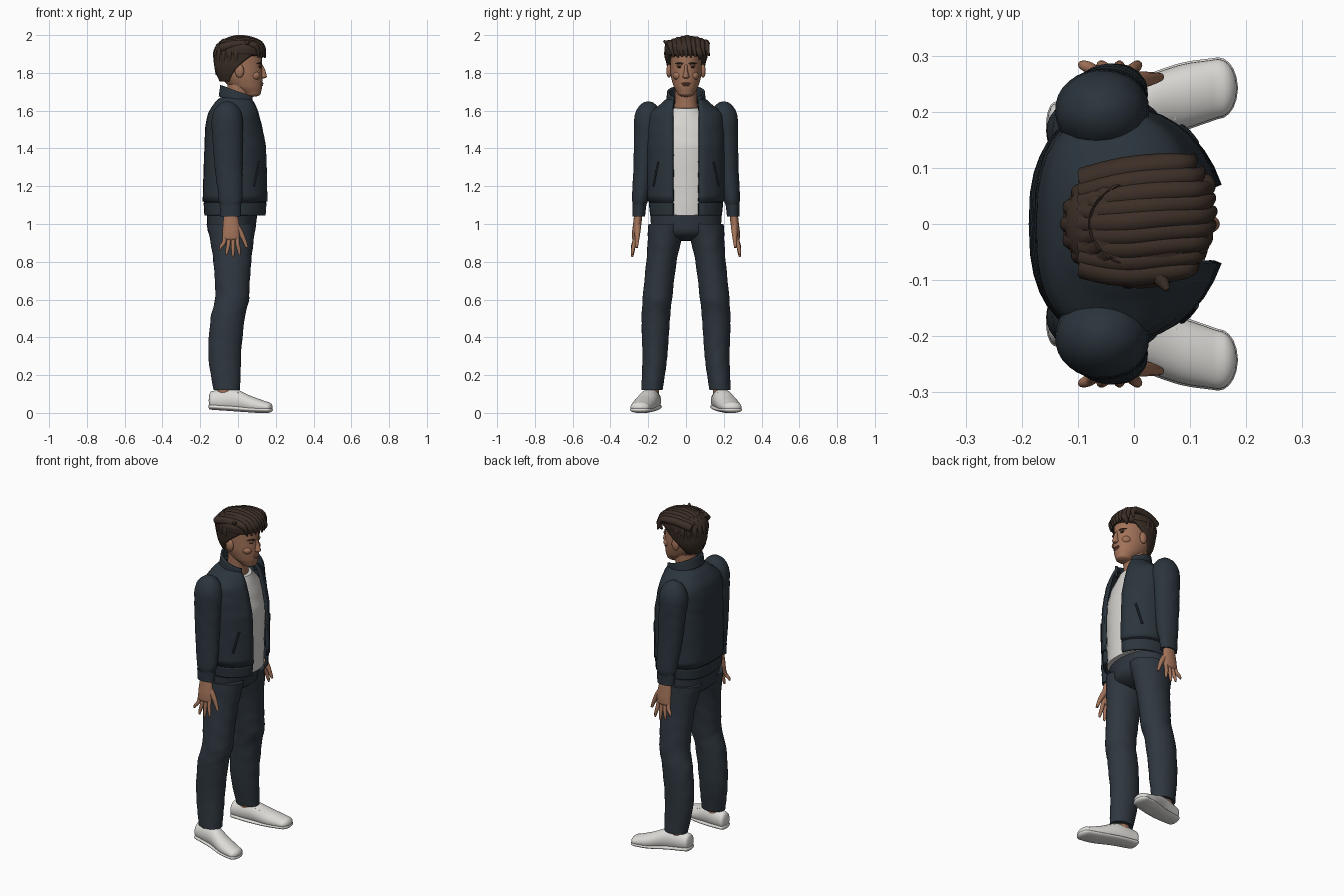
import bpy, bmesh, math, random
from mathutils import Matrix

random.seed(4)
cube = bpy.data.objects.get("Cube")
if cube:
    bpy.data.objects.remove(cube, do_unlink=True)


def material(name, red, green, blue):
    mat = bpy.data.materials.new(name)
    mat.use_nodes = True
    mat.diffuse_color = (red, green, blue, 1)
    shader = mat.node_tree.nodes["Principled BSDF"]
    shader.inputs["Base Color"].default_value = mat.diffuse_color
    shader.inputs["Roughness"].default_value = 0.8
    return mat


NAVY = material("navy jacket", .024, .035, .046)
PANTS = material("navy trousers", .028, .038, .05)
SEAM = material("dark seam", .01, .014, .02)
SKIN = material("skin", .36, .17, .1)
LIPS = material("lips", .25, .1, .065)
HAIR = material("brown hair", .045, .028, .02)
SHIRT = material("white shirt", .68, .66, .63)
SHOE = material("white leather", .72, .71, .68)
EYE = material("dark eye", .03, .02, .015)


def smooth_rings(rings, steps):
    """Monotone cubic interpolation of the ring values along the first value."""
    last = len(rings) - 1

    def secant(i, k):
        return (rings[i + 1][k] - rings[i][k]) / (rings[i + 1][0] - rings[i][0])

    def slope(i, k):
        if i == 0 or i == last:
            return secant(min(i, last - 1), k)
        before, after = secant(i - 1, k), secant(i, k)
        return 2 * before * after / (before + after) if before * after > 0 else 0

    out = []
    for i, (low, high) in enumerate(zip(rings, rings[1:])):
        span = high[0] - low[0]
        for step in range(steps):
            u = step / steps
            blend = u * u * (3 - 2 * u)
            row = [low[0] + u * span]
            for k in range(1, len(low)):
                ease = u * (1 - u) ** 2 * slope(i, k) - u * u * (1 - u) * slope(i + 1, k)
                row.append(low[k] + blend * (high[k] - low[k]) + span * ease)
            out.append(row)
    return out + [list(rings[last])]


def dome(ring, height, steps=5):
    """Shrinking rings that round off an end."""
    t, a, b, ra, rb = ring
    angles = [math.pi / 2 * (i + 1) / (steps + .2) for i in range(steps)]
    return [[t + height * math.sin(w), a, b, ra * math.cos(w), rb * math.cos(w)] for w in angles]


def add_object(name, data, mat, mirror):
    data.materials.append(mat)
    ob = bpy.data.objects.new(name, data)
    bpy.context.collection.objects.link(ob)
    if mirror:
        ob.modifiers.new("mirror", 'MIRROR').use_axis = (False, True, False)
    return ob


def finish(name, bm, mat, mirror):
    mesh = bpy.data.meshes.new(name)
    bm.to_mesh(mesh)
    bm.free()
    ob = add_object(name, mesh, mat, mirror)
    bpy.ops.object.select_all(action='DESELECT')
    ob.select_set(True)
    bpy.context.view_layer.objects.active = ob
    bpy.ops.object.shade_smooth_by_angle(angle=math.radians(50))
    return ob


def loft(name, mat, rings, axis='z', low=0, high=0, gap=None, wall=0, square=1.0,
         fold=0.0, tilt=0.0, floor=None, mirror=False, sides=32, steps=8):
    """Rings are (along, centre, [side centre,] radius, side radius)."""
    rings = [r if len(r) == 5 else (*r[:2], 0, *r[2:]) for r in rings]
    path = smooth_rings(rings, steps)
    if low:
        path = dome(path[0], -low)[::-1] + path
    if high:
        path += dome(path[-1], high)
    bm = bmesh.new()
    rows = []
    for t, a, b, ra, rb in path:
        start = gap(t, rb) if gap else 0
        row = []
        for j in range(sides + bool(gap)):
            angle = start + 2 * (math.pi - start) * j / sides
            c, s = math.cos(angle), math.sin(angle)
            power = square if c < 0 else 1
            wave = 1 + fold * math.sin(70 * t + 3 * math.sin(angle * 2 + t * 9))
            u = a + ra * wave * math.copysign(abs(c) ** power, c)
            v = b + rb * wave * math.copysign(abs(s) ** power, s)
            if axis == 'z':
                row.append(bm.verts.new((u, v, t - tilt * (u - a))))
            else:
                row.append(bm.verts.new((t, u, max(v, floor(t)))))
        rows.append(row)
    for below, above in zip(rows, rows[1:]):
        for j in range(sides):
            k = (j + 1) % len(below)
            bm.faces.new((below[j], below[k], above[k], above[j]))
    if not gap:
        bm.faces.new(rows[0][::-1])
        bm.faces.new(rows[-1])
    ob = finish(name, bm, mat, mirror)
    if wall:
        ob.modifiers.new("wall", 'SOLIDIFY').thickness = wall


def blob(name, mat, centre, size, mirror=False):
    bm = bmesh.new()
    place = Matrix.Translation(centre) @ Matrix.Diagonal((*size, 1))
    bmesh.ops.create_uvsphere(bm, u_segments=16, v_segments=10, radius=1, matrix=place)
    finish(name, bm, mat, mirror)


def strand(name, mat, points, width, tip=.6, mirror=False):
    """Tube through points, thinner towards its tip."""
    curve = bpy.data.curves.new(name, 'CURVE')
    curve.dimensions = '3D'
    curve.bevel_depth, curve.bevel_resolution, curve.resolution_u = width, 3, 6
    curve.use_fill_caps = True
    spline = curve.splines.new('NURBS')
    spline.points.add(len(points) - 1)
    for i, (knot, co) in enumerate(zip(spline.points, points)):
        knot.co = (*co, 1)
        knot.radius = 1 - tip * (i / (len(points) - 1)) ** 3
    spline.use_endpoint_u, spline.order_u = True, 3
    add_object(name, curve, mat, mirror)


# Trousers
loft("trouser_legs", PANTS, [
    (.12, -.06, .18, .07, .056), (.3, -.07, .165, .086, .066), (.5, -.055, .16, .09, .075),
    (.62, -.03, .15, .09, .078), (.8, -.03, .13, .1, .08), (1, -.035, .1, .13, .1)],
    mirror=True, fold=.012)
loft("trouser_seat", PANTS, [(.97, -.035, .127, .185), (1.09, -.03, .137, .19)], low=.06, square=.85)

# Shirt, jacket and collar
loft("shirt", SHIRT, [
    (1.06, -.01, .143, .17), (1.4, -.01, .145, .18), (1.52, -.015, .125, .17), (1.62, -.01, .085, .085)],
    fold=.008, tilt=.1)


def front_opening(z, radius):
    return math.asin(.07 / radius)


loft("jacket_body", NAVY, [
    (1.12, -.01, .177, .204), (1.4, -.01, .168, .207), (1.5, -.017, .157, .206),
    (1.57, -.02, .143, .2), (1.64, -.01, .115, .13), (1.67, 0, .095, .095)],
    gap=front_opening, wall=.014, square=.75, fold=.004)
loft("jacket_hem", NAVY, [(1.045, -.01, .168, .19), (1.11, -.01, .172, .197)],
     gap=front_opening, wall=.014, square=.75)
loft("hem_seam", SEAM, [(1.108, -.01, .17, .195), (1.122, -.01, .172, .198)],
     gap=front_opening, wall=.004, square=.75)
loft("jacket_collar", NAVY, [(1.64, 0, .102, .106), (1.7, .006, .1, .1)],
     gap=front_opening, wall=.012, tilt=.35)
strand("pocket_welts", SEAM, [(.085, .172, 1.2), (.1, .16, 1.27), (.11, .145, 1.33)], .006, 0, True)

# Sleeves and cuffs
loft("sleeves", NAVY, [
    (1.1, -.04, .246, .054, .036), (1.13, -.04, .242, .062, .044), (1.3, -.05, .223, .073, .055),
    (1.45, -.055, .212, .08, .063), (1.54, -.057, .2, .084, .076)],
    high=.11, mirror=True, fold=.012)
loft("cuffs", NAVY, [(1.04, -.04, .25, .054, .033), (1.1, -.04, .247, .057, .037)], mirror=True)

# Hands
loft("palms", SKIN, [(.93, -.037, .268, .045, .018), (.97, -.036, .262, .045, .022),
                     (1.07, -.04, .25, .033, .022)], low=.02, mirror=True)
for i, finger in enumerate(("little", "ring", "middle", "index")):
    x, tip = -.07 + .022 * i, .825 + .01 * (i - 2) ** 2
    spread = x + .012 * (i - 2)
    strand(finger + "_fingers", SKIN,
           [(x, .265, .94), (x, .275, .9), (spread, .284, tip + .015), (spread, .285, tip)], .0115, mirror=True)
strand("thumbs", SKIN, [(-.02, .255, 1), (.02, .256, .96), (.047, .262, .875)], .018, mirror=True)

# Ankles and shoes
loft("ankles", SKIN, [(.06, -.07, .18, .042, .036), (.17, -.065, .183, .045, .04)], mirror=True)


def sole_height(x):
    return .07 * max(0, .1 - x)


shoe_shape = [(-.14, .173, .065, .042, .05), (-.04, .19, .068, .05, .062),
              (.08, .225, .04, .058, .045), (.15, .242, .03, .052, .03)]
loft("shoes", SHOE, shoe_shape, axis='x', low=.015, high=.033, floor=sole_height, mirror=True)
loft("soles", SHOE, [(x, y, .016 + sole_height(x), r + .003, .017) for x, y, z, r, h in shoe_shape],
     axis='x', low=.017, high=.035, floor=sole_height, mirror=True)
for i in range(4):
    x, y, z = i * .024, .2 + i * .007, .119 - i * .01
    strand("laces", SHOE, [(x, y + side * .034, z - .016 * abs(side)) for side in (-1, 0, 1)], .005, 0, True)

# Neck, head and face
loft("neck", SKIN, [(1.58, -.01, .065, .07), (1.66, 0, .058, .058), (1.76, .006, .062, .06)])
loft("head", SKIN, [(1.69, .07, .05, .044), (1.73, .04, .088, .066), (1.8, .012, .117, .082),
                    (1.9, .003, .122, .084)], low=.017, high=.08)
loft("nose", SKIN, [(1.78, .126, .027, .018), (1.815, .122, .022, .01), (1.845, .117, .012, .008)], low=.01)
blob("ears", SKIN, (.008, .09, 1.81), (.024, .014, .036), True)
blob("eyes", EYE, (.114, .033, 1.83), (.008, .011, .005), True)
blob("upper_lids", SKIN, (.113, .033, 1.838), (.011, .017, .005), True)
blob("cheeks", SKIN, (.088, .042, 1.785), (.03, .026, .024), True)
blob("upper_lip", LIPS, (.126, 0, 1.744), (.009, .024, .005))
blob("lower_lip", LIPS, (.124, 0, 1.735), (.009, .02, .006))
strand("eyebrows", HAIR, [(.122, .014, 1.847), (.118, .036, 1.855), (.1, .058, 1.848)], .005, mirror=True)

# Hair: open-faced cap, crown, then swept locks
loft("hair_sides", HAIR, [(1.755, -.03, .068, .06), (1.8, -.012, .105, .088),
                          (1.84, -.004, .122, .102), (1.9, .004, .132, .112)],
     gap=lambda z, radius: 1.8 - 40 * (z - 1.75) ** 2, wall=.035)
loft("hair_crown", HAIR, [(1.9, .007, .132, .112), (1.93, .01, .133, .115)], low=.018, high=.06)
for i in range(9):
    y = -.092 + i * .0235
    drop, lift = .3 * abs(y), random.uniform(-.008, .004)
    front = .142 - 4 * y * y
    strand("top_lock", HAIR,
           [(-.09, y * .8, 1.945 - drop / 2), (-.03, y, 1.982 - drop), (.06, y + .01, 1.985 - drop + lift),
            (front, y + .012, 1.955 - drop / 3 + lift), (front, y + .026, 1.888 + lift)], .024, .8)
for i in range(11):
    angle = math.radians(95 + i * 17)
    c, s = math.cos(angle), math.sin(angle)
    strand("back_lock", HAIR,
           [(.07 * c, .06 * s, 1.967), (.115 * c, .1 * s, 1.93), (.118 * c, .1 * s, 1.87),
            (.105 * c - .01, .08 * s, 1.79 + .02 * abs(s))], .019, .8)
strand("fringe_curl", HAIR, [(.09, .05, 1.95), (.135, .065, 1.92), (.12, .08, 1.885), (.11, .07, 1.87)], .02, .8)
strand("side_tuft", HAIR, [(.02, -.06, 1.95), (.05, -.1, 1.955), (.06, -.118, 1.97)], .02, .8)
